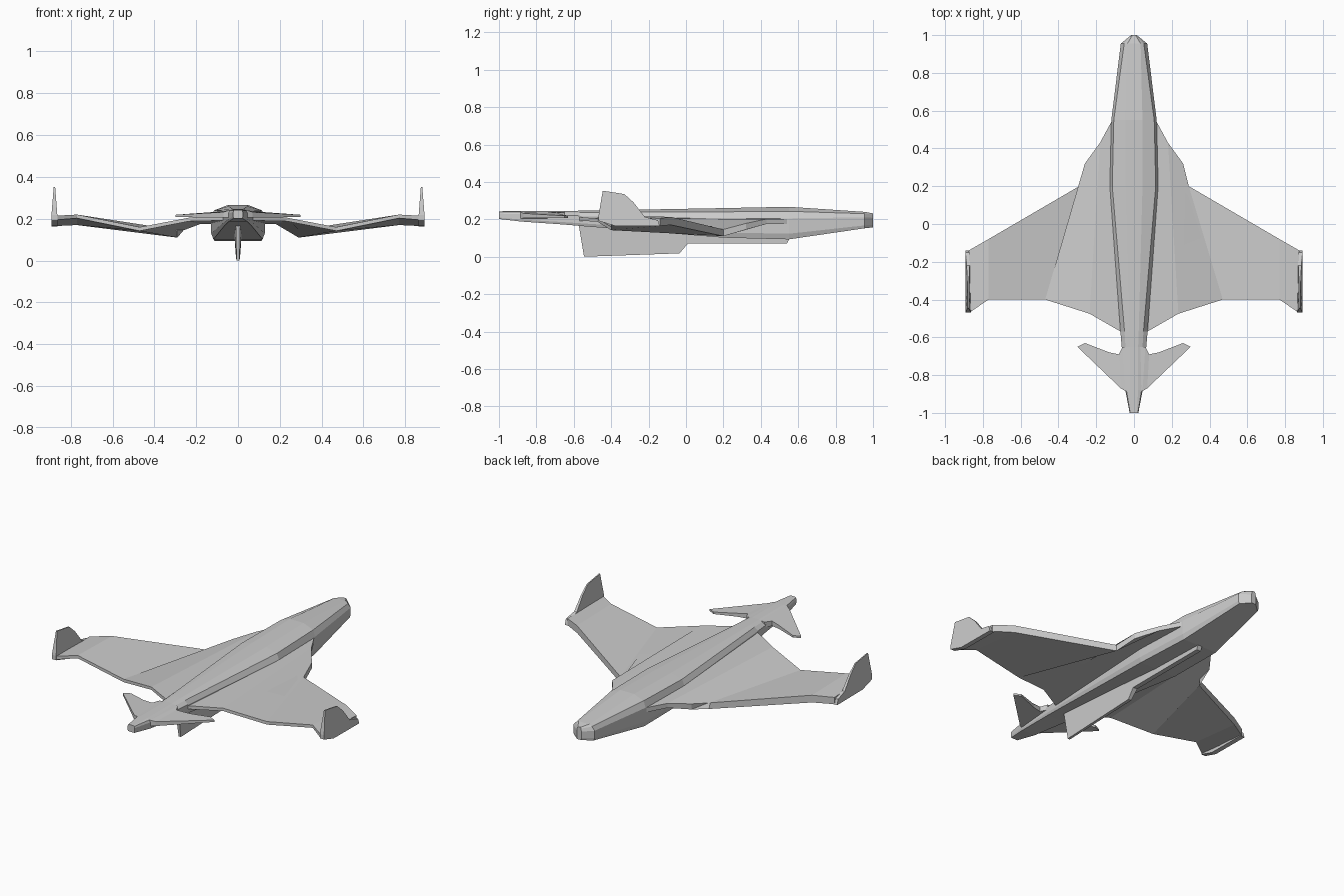
import bpy, bmesh


def finish(name, bm, mirror=False):
    bmesh.ops.recalc_face_normals(bm, faces=bm.faces)
    me = bpy.data.meshes.new(name)
    bm.to_mesh(me)
    bm.free()
    ob = bpy.data.objects.new(name, me)
    bpy.context.collection.objects.link(ob)
    if mirror:
        ob.modifiers.new("mirror", 'MIRROR').use_axis[0] = True
    return ob


def loft(name, rings, mirror=False):
    """Skin closed rings of equal length and cap both ends."""
    bm = bmesh.new()
    vs = [[bm.verts.new(p) for p in r] for r in rings]
    n = len(vs[0])
    for a, b in zip(vs, vs[1:]):
        for i in range(n):
            j = (i + 1) % n
            bm.faces.new((a[i], a[j], b[j], b[i]))
    bm.faces.new(vs[0])
    bm.faces.new(vs[-1])
    return finish(name, bm, mirror)


def panel_wing(name, pts, panels):
    """Folded plate: outline of (x, y, z_low, z_high), split into flat panels."""
    bm = bmesh.new()
    lo = [bm.verts.new((x, y, a)) for x, y, a, b in pts]
    hi = [bm.verts.new((x, y, b)) for x, y, a, b in pts]
    for p in panels:
        bm.faces.new([hi[i] for i in p])
        bm.faces.new([lo[i] for i in reversed(p)])
    for i in range(len(pts) - 1):
        bm.faces.new((lo[i], lo[i + 1], hi[i + 1], hi[i]))
    return finish(name, bm, True)


def body_ring(y, roof, top, side, z_top, z_shoulder, z_bot):
    h = z_shoulder - z_bot
    half = [(roof, z_top), (top, z_shoulder), (side, z_shoulder - 0.25 * h),
            (side, z_bot + 0.2 * h), (side * 0.92, z_bot)]
    return ([(x, y, z) for x, z in half]
            + [(-x, y, z) for x, z in reversed(half)])


# Fuselage with faceted cross-section
loft("fuselage", [body_ring(*s) for s in [
    (1.0, 0.008, 0.012, 0.015, 0.232, 0.225, 0.157),
    (0.955, 0.035, 0.052, 0.07, 0.24, 0.23, 0.152),
    (0.55, 0.045, 0.107, 0.12, 0.267, 0.243, 0.093),
    (0.20, 0.045, 0.115, 0.128, 0.26, 0.24, 0.102),
    (-0.57, 0.025, 0.05, 0.072, 0.246, 0.237, 0.165),
    (-0.65, 0.022, 0.045, 0.065, 0.244, 0.236, 0.172),
    (-0.88, 0.022, 0.04, 0.046, 0.244, 0.24, 0.188),
    (-1.0, 0.015, 0.02, 0.023, 0.243, 0.24, 0.202)]])

# Gull wings
panel_wing("wings", [
    (0.0, 0.55, 0.175, 0.205), (0.115, 0.55, 0.175, 0.203),
    (0.18, 0.43, 0.175, 0.202), (0.26, 0.32, 0.145, 0.178),
    (0.29, 0.20, 0.11, 0.146), (0.77, -0.08, 0.17, 0.213),
    (0.875, -0.14, 0.165, 0.205), (0.865, -0.465, 0.195, 0.215),
    (0.77, -0.40, 0.203, 0.22), (0.47, -0.40, 0.142, 0.16),
    (0.235, -0.475, 0.188, 0.205), (0.07, -0.57, 0.192, 0.212),
    (0.0, -0.57, 0.192, 0.212)],
    [(0, 1, 2, 10, 11, 12), (2, 3, 4, 9, 10), (4, 5, 8, 9), (5, 6, 7, 8)])

# Small swept plane at the narrow end
panel_wing("tailplane", [
    (0.0, -0.89, 0.205, 0.243), (0.045, -0.885, 0.205, 0.24),
    (0.07, -0.87, 0.206, 0.232), (0.30, -0.65, 0.208, 0.219),
    (0.26, -0.63, 0.208, 0.22), (0.13, -0.68, 0.207, 0.228),
    (0.08, -0.69, 0.206, 0.235), (0.06, -0.65, 0.206, 0.238),
    (0.0, -0.65, 0.205, 0.243)],
    [(0, 1, 7, 8), (1, 2, 6, 7), (2, 3, 4, 5, 6)])

# Upright wingtip fins, thick at the base and thin at the top
fin = [(-0.14, 0.163, 1), (-0.15, 0.195, 1), (-0.22, 0.213, 0.6),
       (-0.28, 0.29, 0.4), (-0.33, 0.335, 0.25), (-0.445, 0.353, 0.25),
       (-0.468, 0.218, 1), (-0.468, 0.192, 1), (-0.38, 0.165, 1)]
loft("winglets", [[(0.878 + s * 0.014 * t, y, z) for y, z, t in fin]
                  for s in (-1, 1)], True)

# Keel fin under the body
keel = [(0.56, 0.11, 1), (0.54, 0.07, 1), (0.01, 0.07, 1), (-0.035, 0.018, 0.7),
        (-0.545, 0.0, 0.5), (-0.575, 0.18, 0.8), (0.0, 0.15, 1.3)]
loft("keel_fin", [[(s * 0.014 * t, y, z) for y, z, t in keel] for s in (-1, 1)])
